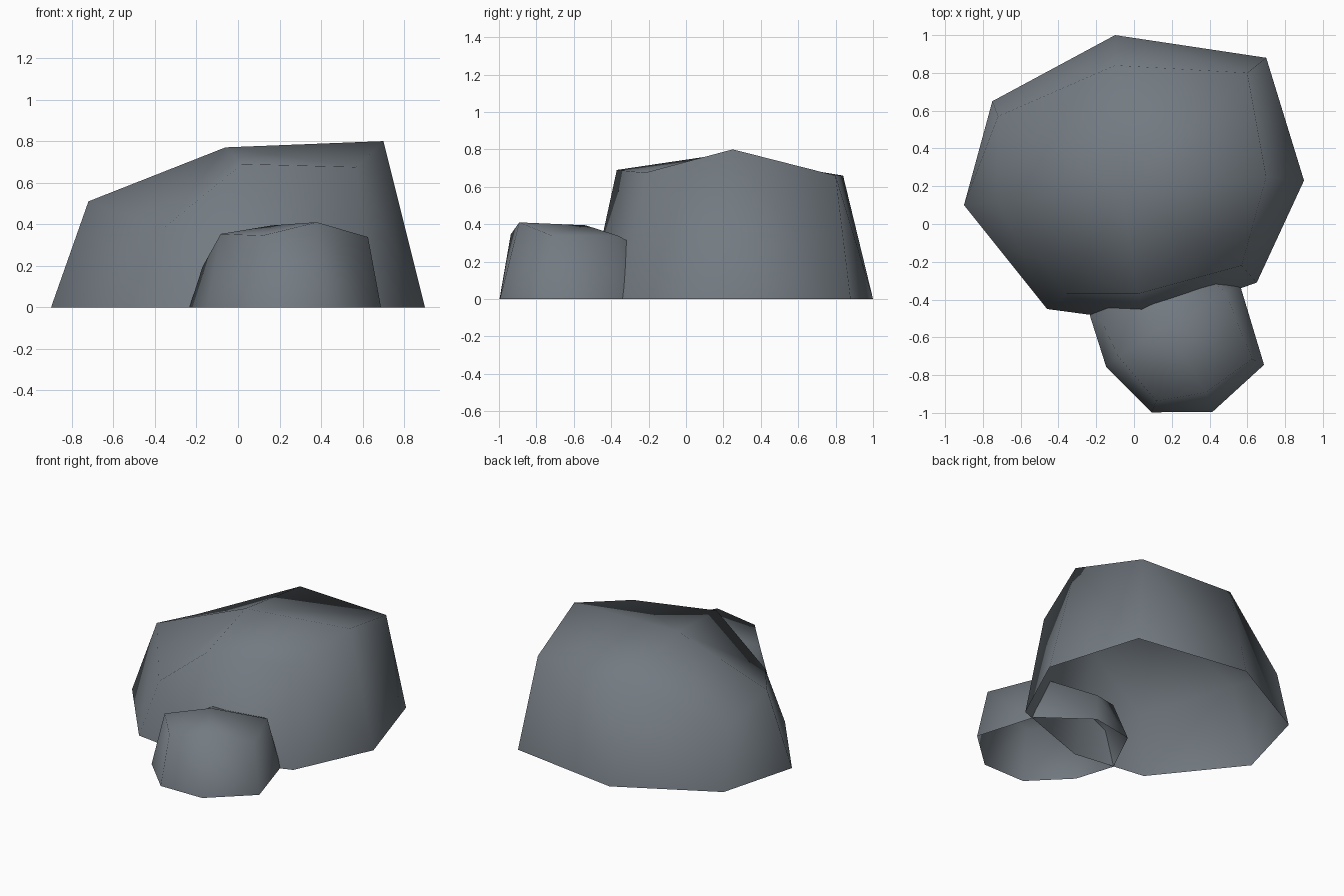
import bpy, bmesh, math

if "Cube" in bpy.data.objects:
    bpy.data.objects.remove(bpy.data.objects["Cube"])

# Stone colour
stone = bpy.data.materials.new("slate grey stone")
stone.diffuse_color = (0.17, 0.195, 0.22, 1)
stone.use_nodes = True
stone.node_tree.nodes["Principled BSDF"].inputs["Base Color"].default_value = stone.diffuse_color

# Rock outline, clockwise from the left: base x, y, then shoulder x, y, z
RING = [
    (-0.90, 0.10, -0.72, 0.12, 0.51),
    (-0.75, 0.65, -0.72, 0.57, 0.40),
    (-0.10, 1.00, -0.10, 0.84, 0.66),
    (0.70, 0.88, 0.60, 0.80, 0.66),
    (0.90, 0.23, 0.70, 0.25, 0.80),
    (0.65, -0.31, 0.57, -0.22, 0.675),
    (0.06, -0.52, 0.02, -0.37, 0.69),
    (-0.46, -0.45, -0.36, -0.37, 0.38),
]
PEAK = (-0.06, 0.17, 0.77)


def rock_mesh():
    """Open-bottomed boulder: slanted walls and a faceted cap."""
    bm = bmesh.new()
    base = [bm.verts.new((r[0], r[1], 0)) for r in RING]
    top = [bm.verts.new(r[2:]) for r in RING]
    peak = bm.verts.new(PEAK)
    for i in range(len(RING)):
        j = (i + 1) % len(RING)
        bm.faces.new((base[i], top[i], top[j], base[j]))
        bm.faces.new((peak, top[j], top[i]))
    for f in bm.faces:
        f.smooth = True
    mesh = bpy.data.meshes.new("rock")
    bm.to_mesh(mesh)
    bm.free()
    mesh.materials.append(stone)
    return mesh


def place(name, mesh, loc=(0, 0, 0), turn=0, scale=(1, 1, 1)):
    ob = bpy.data.objects.new(name, mesh)
    ob.location = loc
    ob.rotation_euler.z = math.radians(turn)
    ob.scale = scale
    bpy.context.collection.objects.link(ob)


# Large boulder, and a smaller turned copy in front of it
mesh = rock_mesh()
place("large_rock", mesh)
place("small_rock", mesh, (0.094, -0.606, 0), -64.7, (0.543, 0.543, 0.512))
